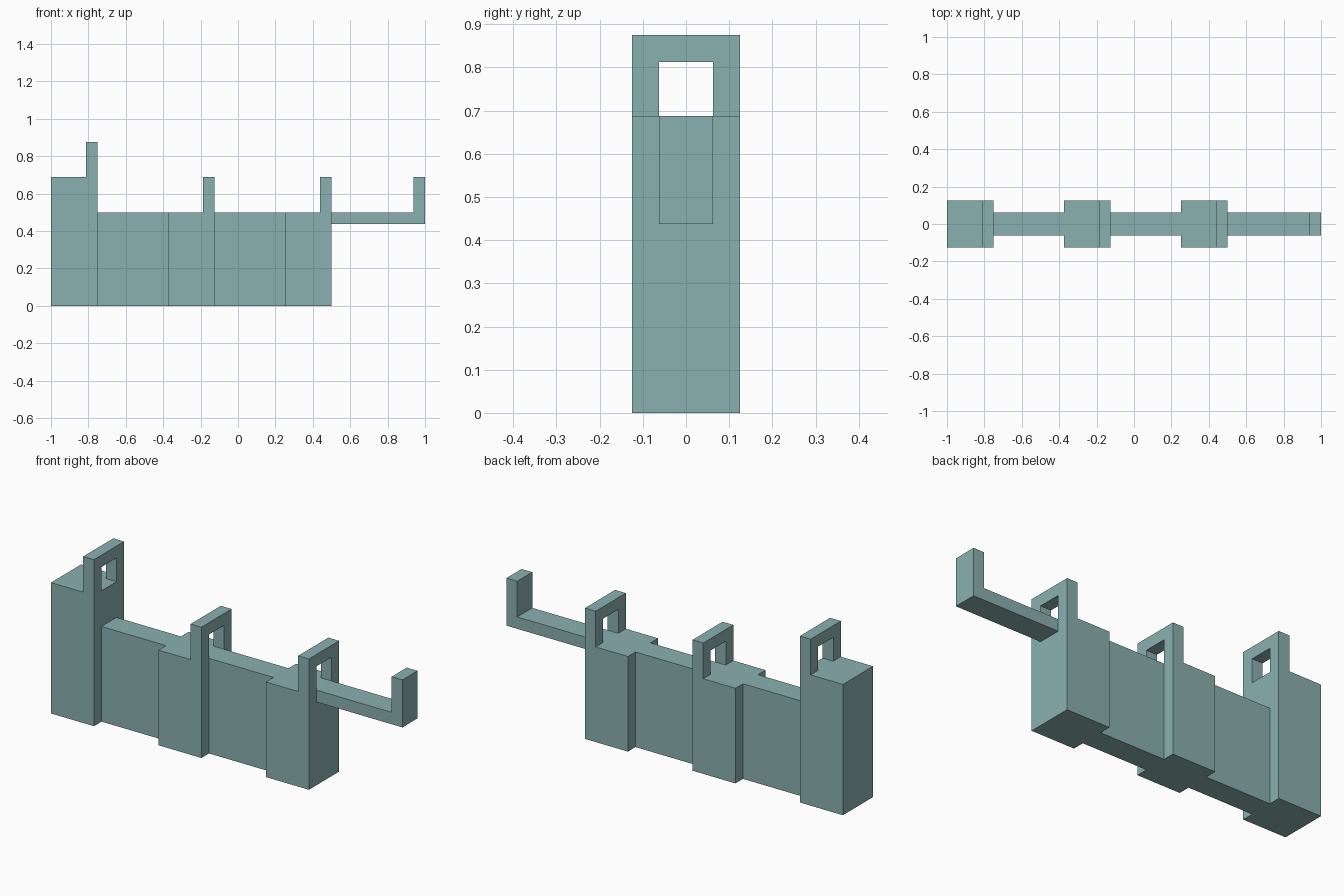
import bpy
import bmesh
from mathutils import Vector

cube = bpy.data.objects.get("Cube")
if cube:
    bpy.data.objects.remove(cube, do_unlink=True)

U = 0.0625  # module that every size is a multiple of

# One flat colour
teal = bpy.data.materials.new("muted teal")
teal.use_nodes = True
COLOUR = (0.254, 0.440, 0.434, 1)
teal.diffuse_color = COLOUR
teal.node_tree.nodes["Principled BSDF"].inputs["Base Color"].default_value = COLOUR


def extrude_profile(name, profile, half_depth):
    """Extrude an x-z outline (in modules) symmetrically along y."""
    bm = bmesh.new()
    verts = [bm.verts.new((x * U, -half_depth * U, z * U)) for x, z in profile]
    face = bm.faces.new(verts)
    extruded = bmesh.ops.extrude_face_region(bm, geom=[face])["geom"]
    moved = [v for v in extruded if isinstance(v, bmesh.types.BMVert)]
    bmesh.ops.translate(bm, verts=moved, vec=Vector((0, 2 * half_depth * U, 0)))
    bmesh.ops.recalc_face_normals(bm, faces=bm.faces)
    mesh = bpy.data.meshes.new(name)
    bm.to_mesh(mesh)
    bm.free()
    mesh.materials.append(teal)
    obj = bpy.data.objects.new(name, mesh)
    bpy.context.collection.objects.link(obj)
    return obj


def rectangle(x0, x1, z0, z1):
    return [(x0, z0), (x1, z0), (x1, z1), (x0, z1)]


def arched_pillar(name, x, height):
    """Pillar four modules wide, with a pierced upright slab on its +x edge."""
    pillar = extrude_profile(name, [(x, 0), (x + 4, 0), (x + 4, height + 3),
                                    (x + 3, height + 3), (x + 3, height), (x, height)], 2)
    # Square opening through the slab
    cutter = extrude_profile(name + "_cutter",
                             rectangle(x + 2.5, x + 4.5, height, height + 2), 1)
    cutter.hide_render = True
    cut = pillar.modifiers.new("opening", "BOOLEAN")
    cut.operation = "DIFFERENCE"
    cut.solver = "EXACT"
    cut.object = cutter
    bpy.context.view_layer.objects.active = pillar
    bpy.ops.object.modifier_apply(modifier=cut.name)
    bpy.data.objects.remove(cutter, do_unlink=True)


# Tall end pillar and two lower ones
arched_pillar("tall_pillar", -16, 11)
arched_pillar("middle_pillar", -6, 8)
arched_pillar("end_pillar", 4, 8)

# Thin walls between the pillars
extrude_profile("left_wall", rectangle(-12, -6, 0, 8), 1)
extrude_profile("right_wall", rectangle(-2, 4, 0, 8), 1)

# Overhanging arm with an upturned tip
extrude_profile("hooked_arm", [(8, 7), (16, 7), (16, 11), (15, 11), (15, 8), (8, 8)], 1)
